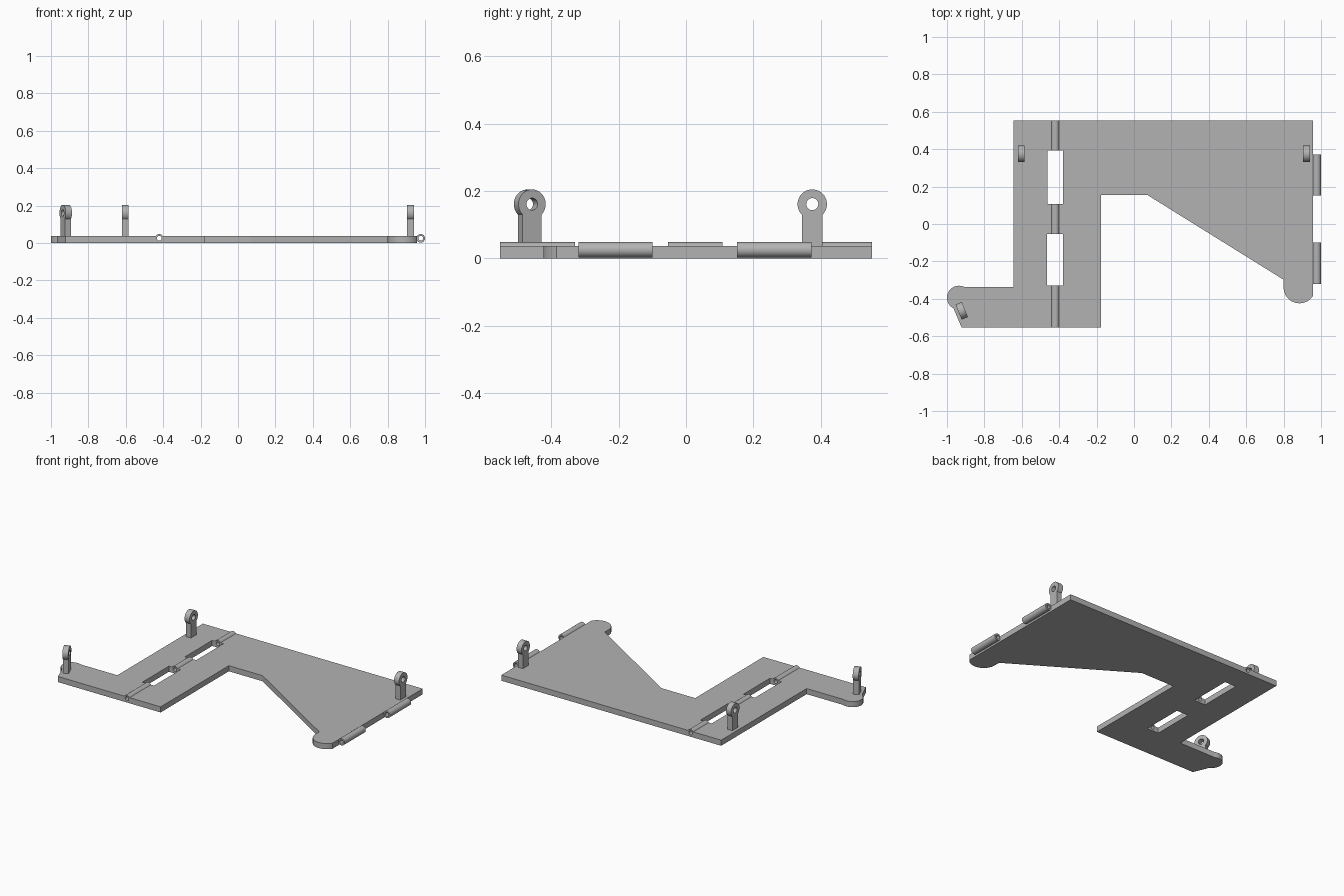
import bpy, bmesh
from math import sin, cos, radians, pi
from mathutils import Matrix

cube = bpy.data.objects.get("Cube")
if cube:
    bpy.data.objects.remove(cube, do_unlink=True)

grey = bpy.data.materials.new("plain_grey")
grey.use_nodes = True
grey.diffuse_color = (0.45, 0.45, 0.45, 1)
grey.node_tree.nodes["Principled BSDF"].inputs["Base Color"].default_value = grey.diffuse_color

THICK = 0.037
HALF = 0.553
ALONG_Y = Matrix.Rotation(pi / 2, 4, 'X')
ALONG_X = Matrix.Rotation(pi / 2, 4, 'Z') @ ALONG_Y


def arc(cx, cy, r, start=0, end=360, steps=24):
    """Points on an arc, angles in degrees; a full circle omits its repeated end."""
    n = steps if abs(end - start) == 360 else steps + 1
    angles = [radians(start + (end - start) * i / steps) for i in range(n)]
    return [(cx + r * cos(a), cy + r * sin(a)) for a in angles]


def rect(x0, x1, y0, y1):
    return [(x0, y0), (x1, y0), (x1, y1), (x0, y1)]


def prism(name, loops, depth, matrix=Matrix()):
    """Extrude an outline (first loop) with holes (other loops)."""
    bm = bmesh.new()
    for loop in loops:
        vs = [bm.verts.new((x, y, 0)) for x, y in loop]
        for a, b in zip(vs, vs[1:] + vs[:1]):
            bm.edges.new((a, b))
    bmesh.ops.triangle_fill(bm, use_beauty=True, edges=bm.edges[:])
    up = bmesh.ops.extrude_face_region(bm, geom=bm.faces[:])
    moved = [g for g in up["geom"] if isinstance(g, bmesh.types.BMVert)]
    bmesh.ops.translate(bm, verts=moved, vec=(0, 0, depth))
    bmesh.ops.transform(bm, matrix=matrix, verts=bm.verts[:])
    bmesh.ops.recalc_face_normals(bm, faces=bm.faces[:])
    mesh = bpy.data.meshes.new(name)
    bm.to_mesh(mesh)
    bm.free()
    mesh.materials.append(grey)
    obj = bpy.data.objects.new(name, mesh)
    bpy.context.collection.objects.link(obj)
    return obj


def combine(obj, tool, operation):
    """Apply a boolean and discard the tool."""
    mod = obj.modifiers.new("combine", 'BOOLEAN')
    mod.object, mod.operation, mod.solver = tool, operation, 'EXACT'
    bpy.context.view_layer.update()
    graph = bpy.context.evaluated_depsgraph_get()
    mesh = bpy.data.meshes.new_from_object(obj.evaluated_get(graph))
    obj.modifiers.clear()
    obj.data = mesh
    bpy.data.objects.remove(tool, do_unlink=True)


def smooth(obj):
    bpy.ops.object.select_all(action='DESELECT')
    obj.select_set(True)
    bpy.context.view_layer.objects.active = obj
    bpy.ops.object.shade_smooth_by_angle(angle=radians(30))


# Base plate with rounded lobes and two hinge slots
outline = [(-0.643, HALF), (-0.643, -0.336)]
outline += arc(-0.936, -0.394, 0.064, 65, 243)
outline += [(-0.922, -HALF), (-0.176, -HALF), (-0.176, 0.156), (0.07, 0.156), (0.8, -0.298)]
outline += arc(0.885, -0.339, 0.085, 180, 328)
outline += [(0.957, HALF)]
slots = [rect(-0.462, -0.38, 0.108, 0.392), rect(-0.465, -0.38, -0.33, -0.054)]
plate = prism("base_plate", [outline] + slots, THICK)

# Hinge knuckles merged into the plate, then bored through
HINGE = (-0.421, 0.0255)
for y0, y1 in ((-HALF, -0.33), (-0.054, 0.108), (0.392, HALF)):
    at = Matrix.Translation((0, y1, 0)) @ ALONG_Y
    combine(plate, prism("knuckle", [arc(*HINGE, 0.0225)], y1 - y0, at), 'UNION')
bore = prism("bore", [arc(*HINGE, 0.013)], 1.4, Matrix.Translation((0, 0.7, 0)) @ ALONG_Y)
bore.hide_render = True
combine(plate, bore, 'DIFFERENCE')
smooth(plate)

# Hollow hinge barrels along the left edge
for name, y0, y1 in (("front_barrel", -0.32, -0.1), ("back_barrel", 0.152, 0.372)):
    ring = [arc(0.977, 0.0255, r) for r in (0.023, 0.013)]
    smooth(prism(name, ring, y1 - y0, Matrix.Translation((0, y1, 0)) @ ALONG_Y))

# Upright lugs with an eye at the top
EYE = 0.161
lug_outline = [(-0.03, THICK - 0.005), (0.03, THICK - 0.005)] + arc(0, EYE, 0.0437, -46, 226, 32)
for name, x, y, turn in (("back_right_lug", -0.603, 0.375, 0),
                         ("back_left_lug", 0.922, 0.375, 0),
                         ("front_right_lug", -0.921, -0.464, 22.5)):
    place = (Matrix.Translation((x, y, 0)) @ Matrix.Rotation(radians(turn), 4, 'Z')
             @ Matrix.Translation((-0.018, 0, 0)) @ ALONG_X)
    smooth(prism(name, [lug_outline, arc(0, EYE, 0.018)], 0.036, place))
